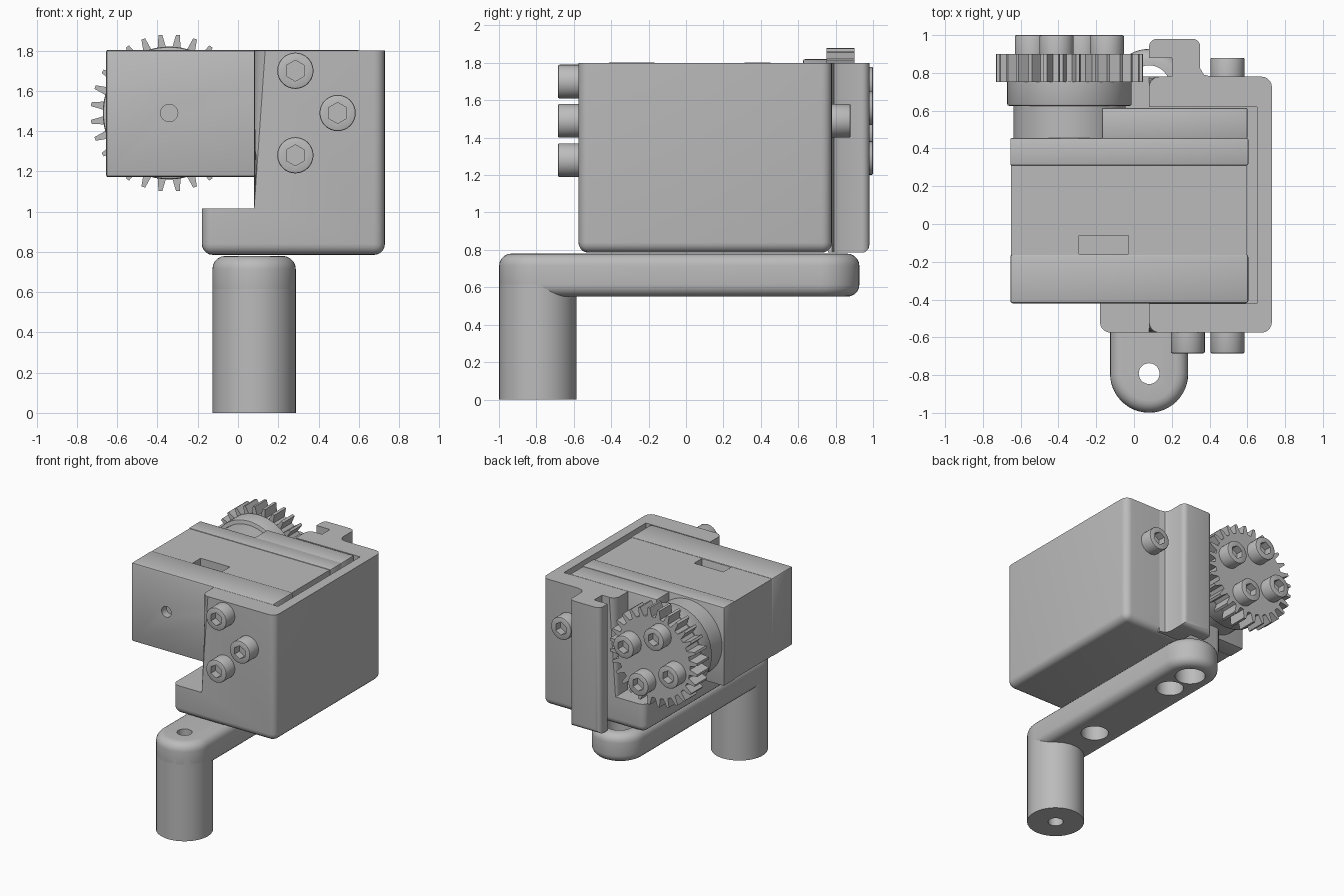
import bpy, bmesh
from math import sin, cos, tau, pi

old = bpy.data.objects.get("Cube")
if old:
    bpy.data.objects.remove(old, do_unlink=True)

grey = bpy.data.materials.new("plain grey")
grey.use_nodes = True
grey.diffuse_color = (0.5, 0.5, 0.5, 1)
bsdf = next(n for n in grey.node_tree.nodes if n.type == "BSDF_PRINCIPLED")
bsdf.inputs["Base Color"].default_value = (0.5, 0.5, 0.5, 1)
parts = []


def prism(name, outline, axis, lo, hi, bevel=0.0, pick=None, segments=5):
    """Extrude a flat outline along y or z; bevel the edges chosen by pick."""
    bm = bmesh.new()
    place = (lambda a, b, d: (a, d, b)) if axis == "y" else (lambda a, b, d: (a, b, d))
    face = bm.faces.new([bm.verts.new(place(a, b, lo)) for a, b in outline])
    grown = bmesh.ops.extrude_face_region(bm, geom=[face])["geom"]
    move = place(0, 0, hi - lo)
    bmesh.ops.translate(bm, vec=move, verts=[v for v in grown if isinstance(v, bmesh.types.BMVert)])
    bmesh.ops.recalc_face_normals(bm, faces=bm.faces)
    if bevel:
        edges = [e for e in bm.edges if pick is None or pick(e.verts[0].co, e.verts[1].co)]
        bmesh.ops.bevel(bm, geom=edges, offset=bevel, segments=segments, profile=0.5,
                        affect="EDGES", clamp_overlap=True)
    mesh = bpy.data.meshes.new(name)
    bm.to_mesh(mesh)
    bm.free()
    mesh.materials.append(grey)
    ob = bpy.data.objects.new(name, mesh)
    bpy.context.collection.objects.link(ob)
    parts.append(ob)
    return ob


def rect(x0, x1, b0, b1):
    return [(x0, b0), (x1, b0), (x1, b1), (x0, b1)]


def ring(cx, cb, r, n=48, turn=0.0):
    return [(cx + r * cos(turn + tau * i / n), cb + r * sin(turn + tau * i / n)) for i in range(n)]


def cut(ob, *cutters):
    """Subtract the cutters for good and discard them."""
    for c in cutters:
        c.hide_render = True
        mod = ob.modifiers.new("cut", "BOOLEAN")
        mod.operation, mod.solver, mod.object = "DIFFERENCE", "EXACT", c
    bpy.context.view_layer.update()
    graph = bpy.context.evaluated_depsgraph_get()
    mesh = bpy.data.meshes.new_from_object(ob.evaluated_get(graph))
    ob.modifiers.clear()
    ob.data = mesh
    for c in cutters:
        parts.remove(c)
        bpy.data.objects.remove(c, do_unlink=True)


def screw(name, x, z, base, tip):
    """Socket head screw standing on y = base with its hex recess at y = tip."""
    side = 1 if tip > base else -1
    head = prism(name, ring(x, z, 0.09, 32), "y", min(base, tip), max(base, tip), 0.008,
                 lambda a, b: abs(a.y - tip) < 1e-4 and abs(b.y - tip) < 1e-4, 2)
    deep, out = tip - side * 0.06, tip + side * 0.05
    cut(head, prism("socket", ring(x, z, 0.052, 6, pi / 6), "y", min(deep, out), max(deep, out)))


# Swing arm: rounded bar with a vertical post at its front end
AX, FRONT, REAR, R = 0.08, -0.792, 0.72, 0.207
bar = [(AX + R * cos(pi * i / 24), REAR + R * sin(pi * i / 24)) for i in range(25)]
bar += [(AX + R * cos(pi + pi * i / 24), FRONT + R * sin(pi + pi * i / 24)) for i in range(25)]
arm = prism("swing_arm", bar, "z", 0.55, 0.78, 0.065, lambda a, b: abs(a.z - b.z) < 1e-4)
cut(arm, *[prism("hole", ring(AX, y, r, 32), "z", 0.3, 1.0)
           for y, r in ((FRONT, 0.055), (-0.35, 0.1), (0.5, 0.1), (0.73, 0.11))])
post = prism("arm_post", ring(AX, FRONT, R), "z", 0, 0.67)
cut(post, prism("bore", ring(AX, FRONT, 0.055, 32), "z", -0.1, 0.9))

# Bracket: L-shaped block, hollowed to leave front, back, side and floor
ell = [(-0.18, 0.785), (0.73, 0.785), (0.73, 1.8), (0.08, 1.8), (0.08, 1.015), (-0.18, 1.015)]
bracket = prism("bracket", ell, "y", -0.575, 0.78, 0.055,
                lambda a, b: abs(a.z - b.z) > 0.01 or max(a.z, b.z) < 0.9)
cut(bracket, prism("pocket", rect(-0.6, 0.65, -0.42, 0.62), "z", 1.015, 2.2))

# Cable hook standing on the back of the bracket
hook = [(0.2, 0.76), (0.41, 0.76), (0.41, 0.78), (0.37, 0.79), (0.35, 0.825), (0.35, 0.98),
        (0.08, 0.98), (0.08, 0.88), (0.2, 0.88)]
prism("cable_hook", hook, "z", 0.785, 1.8, 0.04,
      lambda a, b: min(a.y, b.y) > 0.97 and min(a.z, b.z) < 1.0)

# Servo case: front cap, middle, and rear gearbox
CX, CZ = -0.342, 1.49
cap = prism("servo_front_cap", rect(-0.655, 0.605, 1.172, 1.803), "y", -0.42, -0.16, 0.014, None, 2)
cut(cap, prism("pin_hole", ring(CX, CZ, 0.043, 24), "y", -0.6, -0.36))
middle = prism("servo_middle", rect(-0.65, 0.595, 1.178, 1.797), "y", -0.165, 0.315)
cut(middle, prism("slot", rect(-0.29, -0.03, -0.16, -0.06), "z", 1.73, 2.0))
prism("servo_rear", rect(-0.655, 0.605, 1.172, 1.803), "y", 0.31, 0.455, 0.008, None, 2)
prism("servo_gearbox", rect(-0.17, 0.6, 1.172, 1.8), "y", 0.45, 0.615, 0.008, None, 2)
prism("output_neck", ring(CX, CZ, 0.297, 64), "y", 0.44, 0.64)

# Output flange
prism("output_flange", ring(CX, CZ, 0.33, 64), "y", 0.625, 0.755, 0.012,
      lambda a, b: max(a.y, b.y) < 0.63, 2)

# Spur gear with tapered teeth
teeth = 28
outline = []
for i in range(teeth):
    for step, r in ((0.2, 0.322), (0.29, 0.35), (0.39, 0.39), (0.61, 0.39), (0.71, 0.35), (0.8, 0.322)):
        a = tau * (i + step) / teeth
        outline.append((CX + r * cos(a), CZ + r * sin(a)))
prism("spur_gear", outline, "y", 0.752, 0.9)

# Screws on the gear, the bracket front and the bracket back
for i in range(4):
    a = 0.33 + i * tau / 4
    screw("gear_screw", CX + 0.21 * cos(a), CZ + 0.21 * sin(a), 0.895, 1.0)
for x, z in ((0.285, 1.7), (0.495, CZ), (0.285, 1.28)):
    screw("front_screw", x, z, -0.57, -0.685)
screw("back_screw", 0.495, CZ, 0.775, 0.88)

# Smooth curved faces, keep hard edges
bpy.ops.object.select_all(action="DESELECT")
for ob in parts:
    ob.select_set(True)
bpy.context.view_layer.objects.active = parts[0]
bpy.ops.object.shade_smooth_by_angle(angle=0.55)
